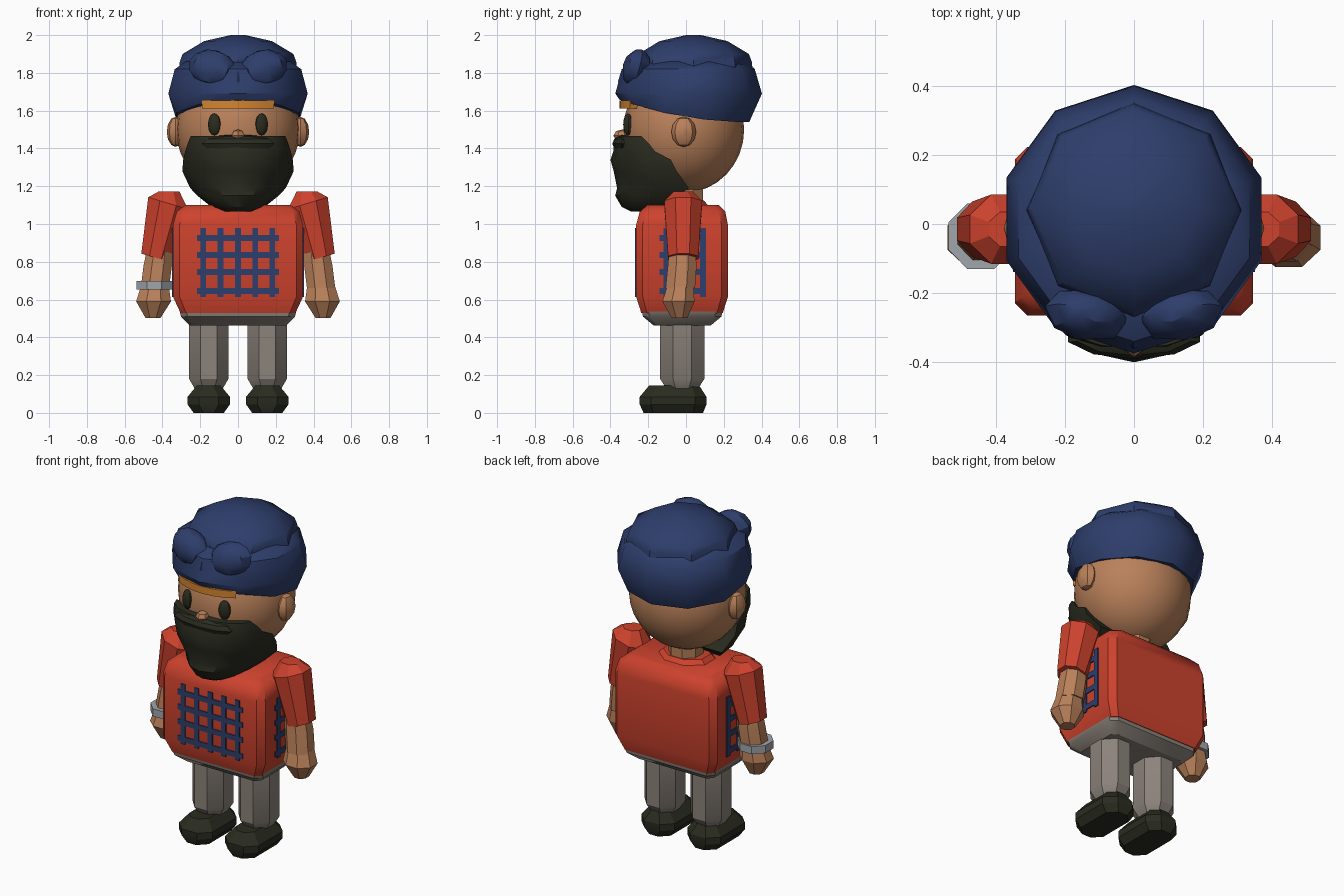
import bpy, bmesh, math
from mathutils import Matrix, Euler

if "Cube" in bpy.data.objects:
    bpy.data.objects.remove(bpy.data.objects["Cube"])


def material(name, r, g, b):
    m = bpy.data.materials.new(name)
    lin = [((c / 255 + 0.055) / 1.055) ** 2.4 for c in (r, g, b)]
    m.diffuse_color = (*lin, 1)
    m.use_nodes = True
    m.node_tree.nodes["Principled BSDF"].inputs["Base Color"].default_value = m.diffuse_color
    return m


BLUE = material("navy blue", 46, 62, 108)
RED = material("brick red", 205, 66, 45)
SKIN = material("tan skin", 186, 129, 90)
DARK = material("dark olive", 42, 44, 32)
GREY = material("warm grey", 140, 131, 123)
SILVER = material("silver", 160, 166, 171)
ORANGE = material("orange", 212, 132, 48)


def finish(bm, name, mat, angle=32):
    bmesh.ops.recalc_face_normals(bm, faces=bm.faces)
    me = bpy.data.meshes.new(name)
    bm.to_mesh(me)
    bm.free()
    me.materials.append(mat)
    ob = bpy.data.objects.new(name, me)
    bpy.context.collection.objects.link(ob)
    bpy.ops.object.select_all(action='DESELECT')
    ob.select_set(True)
    bpy.context.view_layer.objects.active = ob
    bpy.ops.object.shade_smooth_by_angle(angle=math.radians(angle))
    return ob


def loft(name, rings, mat, angle=32):
    """Skin a stack of equal-length rings and cap both ends."""
    bm = bmesh.new()
    vs = [[bm.verts.new(p) for p in ring] for ring in rings]
    n = len(vs[0])
    for a, b in zip(vs, vs[1:]):
        for i in range(n):
            j = (i + 1) % n
            bm.faces.new((a[i], a[j], b[j], b[i]))
    bm.faces.new(vs[0])
    bm.faces.new(vs[-1])
    return finish(bm, name, mat, angle)


def oval(cx, cy, cz, hx, hy, tilt=0, n=8):
    """Polygon ring with flats on the axes; hx, hy are half extents."""
    k = 1 / math.cos(math.pi / n)
    pts = []
    for i in range(n):
        t = 2 * math.pi * (i + 0.5) / n
        dx = hx * k * math.cos(t)
        pts.append((cx + dx, cy + hy * k * math.sin(t), cz + tilt * dx))
    return pts


def rect(cx, hx, y0, y1, z, c):
    """Chamfered rectangle ring."""
    a, b = cx - hx, cx + hx
    return [(x, y, z) for x, y in ((a + c, y0), (b - c, y0), (b, y0 + c), (b, y1 - c),
                                   (b - c, y1), (a + c, y1), (a, y1 - c), (a, y0 + c))]


def ellipsoid(name, loc, size, mat, rot=(0, 0, 0), u=10, v=6, angle=32):
    bm = bmesh.new()
    bmesh.ops.create_uvsphere(bm, u_segments=u, v_segments=v, radius=1)
    bm.transform(Matrix.LocRotScale(loc, Euler(rot), size))
    return finish(bm, name, mat, angle)


def plates(name, boxes, mat):
    """Thin boxes given as (centre, size)."""
    bm = bmesh.new()
    for loc, size in boxes:
        bmesh.ops.create_cube(bm, size=1, matrix=Matrix.LocRotScale(loc, None, size))
    return finish(bm, name, mat)


# legs, shoes, arms, ears and eyes, once per side
for side, s in (("left", -1), ("right", 1)):
    x = 0.155 * s
    loft(side + "_shoe", [rect(x, 0.08, -0.225, 0.09, 0, 0.05),
                          rect(x, 0.112, -0.245, 0.108, 0.045, 0.06),
                          rect(x, 0.112, -0.245, 0.108, 0.085, 0.06),
                          rect(x, 0.063, -0.195, 0.07, 0.145, 0.04)], DARK)
    loft(side + "_leg", [oval(x, -0.02, 0.13, 0.075, 0.085),
                         oval(x, -0.02, 0.18, 0.104, 0.117),
                         oval(x, -0.02, 0.5, 0.104, 0.117)], GREY)
    loft(side + "_sleeve", [oval(0.365 * s, -0.015, 1.172, 0.055, 0.05),
                            oval(0.37 * s, -0.015, 1.11, 0.105, 0.1, 0.3 * s),
                            oval(0.437 * s, -0.015, 0.822, 0.075, 0.08, 0.28 * s)], RED, 20)
    loft(side + "_arm", [oval(0.415 * s, -0.02, 0.86, 0.068, 0.07),
                         oval(0.425 * s, -0.02, 0.78, 0.075, 0.076),
                         oval(0.44 * s, -0.03, 0.66, 0.075, 0.078)], SKIN, 20)
    loft(side + "_hand", [oval(0.44 * s, -0.03, 0.67, 0.074, 0.07),
                          oval(0.447 * s, -0.04, 0.59, 0.092, 0.085),
                          oval(0.45 * s, -0.035, 0.503, 0.04, 0.042)], SKIN, 20)
    ellipsoid(side + "_ear", (0.33 * s, -0.012, 1.488), (0.047, 0.066, 0.08), SKIN, u=8, v=6)
    ellipsoid(side + "_eye", (0.125 * s, -0.307, 1.527), (0.035, 0.025, 0.058), DARK,
              rot=(0, 0, 0.3 * s), u=10, v=8)
    # plaid on the side of the shirt
    plates(side + "_plaid",
           [((0.346 * s, y, 0.797), (0.009, 0.03, 0.365)) for y in (-0.105, -0.01, 0.09)] +
           [((0.346 * s, -0.017, z), (0.009, 0.245, 0.032)) for z in (0.645, 0.745, 0.835, 0.925)],
           BLUE)
    # bandana bow lobe
    ellipsoid(side + "_bow_lobe", (0.135 * s, -0.262, 1.825), (0.13, 0.075, 0.098), BLUE,
              rot=(-0.25, -0.3 * s, 0.2 * s), u=8, v=6)

# wrist band on the left arm
loft("bracelet", [oval(-0.443, -0.035, z, 0.094, 0.095) for z in (0.652, 0.698)], SILVER)

# hips, shirt, collar and neck
loft("hips", [rect(0, 0.255, -0.17, 0.13, 0.462, 0.03),
              rect(0, 0.302, -0.228, 0.188, 0.51, 0.035),
              rect(0, 0.31, -0.235, 0.193, 0.545, 0.035)], GREY)
loft("shirt", [rect(0, 0.305, -0.237, 0.195, 0.53, 0.03),
               rect(0, 0.344, -0.264, 0.222, 0.615, 0.035),
               rect(0, 0.344, -0.264, 0.222, 0.995, 0.035),
               rect(0, 0.325, -0.245, 0.208, 1.065, 0.035),
               rect(0, 0.28, -0.205, 0.175, 1.1, 0.035)], RED, 40)
loft("collar", [oval(0, -0.01, 1.08, 0.175, 0.14), oval(0, -0.01, 1.125, 0.13, 0.105)], RED)
loft("neck", [oval(0, 0.0, z, 0.09, 0.09) for z in (1.05, 1.25)], SKIN)

# plaid on the shirt front
plates("front_plaid",
       [((x, -0.265, 0.797), (0.03, 0.009, 0.365)) for x in (-0.184, -0.093, 0, 0.091, 0.182)] +
       [((0, -0.265, z), (0.435, 0.009, 0.032)) for z in (0.645, 0.745, 0.835, 0.925)], BLUE)

# head and nose
ellipsoid("head", (0, -0.012, 1.5), (0.328, 0.32, 0.335), SKIN, u=24, v=16)
ellipsoid("nose", (0, -0.335, 1.468), (0.038, 0.05, 0.033), SKIN, u=6, v=4)

# beard: stacked half-oval slices (z, half width, front y, back y)
beard = []
for z, hw, front, back in ((1.065, 0.08, -0.29, -0.19), (1.09, 0.14, -0.34, -0.12),
                           (1.15, 0.215, -0.375, -0.04), (1.19, 0.253, -0.365, 0.015),
                           (1.28, 0.295, -0.383, -0.05), (1.34, 0.29, -0.4, -0.08),
                           (1.385, 0.28, -0.385, -0.165), (1.43, 0.265, -0.38, -0.2),
                           (1.465, 0.25, -0.36, -0.235)):
    beard.append([(hw * math.cos(t), back + (front - back) * math.sin(t), z)
                  for t in (math.pi * i / 8 for i in range(9))])
loft("beard", beard, DARK)
ellipsoid("moustache", (0, -0.32, 1.425), (0.2, 0.07, 0.05), DARK, u=10, v=6)


# bandana: ten-sided band with a rising front edge
def decagon(r, cy, z):
    return [(r * math.cos(t), cy + r * math.sin(t), z)
            for t in (math.pi / 2 + math.pi * i / 5 for i in range(10))]


hem = [(x, y, 1.54 + 0.11 * ((0.32 - y) / 0.65) ** 2) for x, y, z in decagon(0.343, -0.008, 0)]
loft("bandana_band", [hem, decagon(0.388, 0.014, 1.69), decagon(0.352, 0.012, 1.82),
                      decagon(0.29, 0.03, 1.86)], BLUE, 40)

# bandana crown: eight-sided dome
crown = [[(r * math.cos(t), 0.04 + r * math.sin(t), z)
          for t in (math.pi * i / 4 for i in range(8))]
         for r, z in ((0.315, 1.80), (0.308, 1.86), (0.293, 1.9), (0.18, 1.968), (0.04, 2.0))]
loft("bandana_crown", crown, BLUE, 40)

# knot between the bow lobes
ellipsoid("bow_knot", (0, -0.305, 1.755), (0.06, 0.055, 0.075), BLUE, u=6, v=4)

# curved trim strip on the forehead
bm = bmesh.new()
prev = None
cols = []
for i in range(7):
    a = math.radians(-33 + 11 * i)
    cols.append([bm.verts.new((r * math.sin(a), 0.0 - r * math.cos(a), z))
                 for r, z in ((0.295, 1.612), (0.352, 1.612), (0.352, 1.655), (0.295, 1.655))])
for a, b in zip(cols, cols[1:]):
    for i in range(4):
        j = (i + 1) % 4
        bm.faces.new((a[i], a[j], b[j], b[i]))
bm.faces.new(cols[0])
bm.faces.new(cols[-1])
finish(bm, "forehead_trim", ORANGE)
